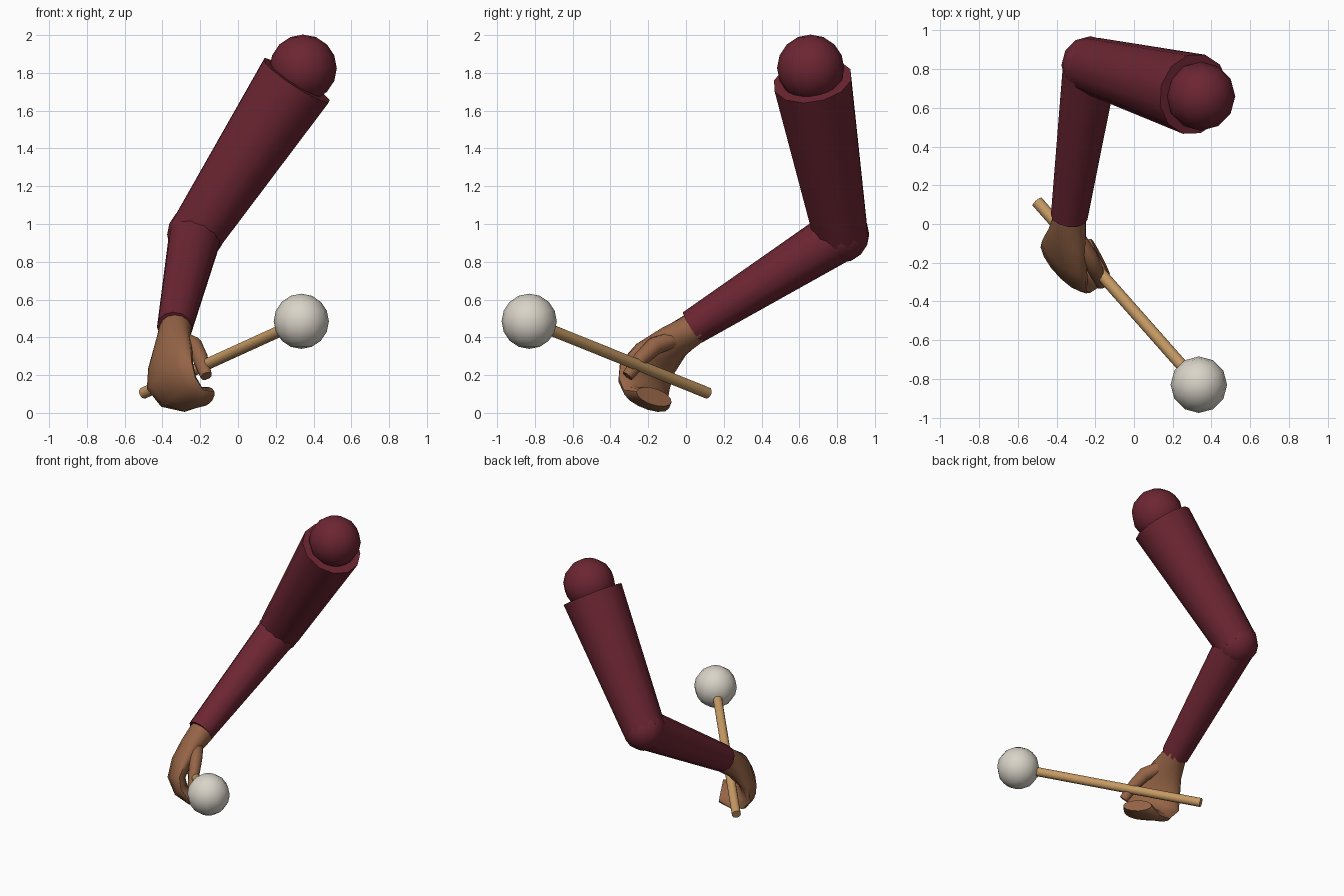
import bpy, bmesh, math
from mathutils import Vector

if "Cube" in bpy.data.objects:
    bpy.data.objects.remove(bpy.data.objects["Cube"])


def material(name, color):
    m = bpy.data.materials.new(name)
    m.diffuse_color = (*color, 1)
    m.use_nodes = True
    m.node_tree.nodes["Principled BSDF"].inputs["Base Color"].default_value = m.diffuse_color
    return m


SLEEVE = material("maroon sleeve", (0.150, 0.019, 0.032))
SKIN = material("brown skin", (0.300, 0.127, 0.061))
WOOD = material("light wood", (0.560, 0.320, 0.125))
FELT = material("off white felt", (0.700, 0.660, 0.580))


def finish(obj, name, mat, angle=50):
    obj.name = name
    obj.data.materials.clear()
    obj.data.materials.append(mat)
    bpy.ops.object.select_all(action='DESELECT')
    obj.select_set(True)
    bpy.context.view_layer.objects.active = obj
    bpy.ops.object.shade_smooth_by_angle(angle=math.radians(angle))


def ball(name, center, radius, mat, segments=12, rings=8):
    bpy.ops.mesh.primitive_uv_sphere_add(segments=segments, ring_count=rings,
                                         radius=radius, location=center)
    finish(bpy.context.object, name, mat)


def limb(name, a, b, ra, rb, mat, sides=12):
    a, b = Vector(a), Vector(b)
    d = b - a
    bpy.ops.mesh.primitive_cone_add(vertices=sides, radius1=ra, radius2=rb,
                                    depth=d.length, location=(a + b) / 2)
    o = bpy.context.object
    o.rotation_euler = d.to_track_quat('Z', 'Y').to_euler()
    finish(o, name, mat)


def loft(name, points, axis, sizes, mat, sides=14):
    """Tube of elliptical sections; axis is the width direction."""
    bm = bmesh.new()
    rings = []
    for i, p in enumerate(points):
        t = (points[min(i + 1, len(points) - 1)] - points[max(i - 1, 0)]).normalized()
        w = (axis - t * axis.dot(t)).normalized()
        n = t.cross(w)
        rings.append([bm.verts.new(p + w * sizes[i][0] * math.cos(k * math.tau / sides)
                                   + n * sizes[i][1] * math.sin(k * math.tau / sides))
                      for k in range(sides)])
    for r, q in zip(rings, rings[1:]):
        for k in range(sides):
            j = (k + 1) % sides
            bm.faces.new((r[k], r[j], q[j], q[k]))
    bm.faces.new(rings[0])
    bm.faces.new(rings[-1])
    bmesh.ops.recalc_face_normals(bm, faces=bm.faces)
    me = bpy.data.meshes.new(name)
    bm.to_mesh(me)
    bm.free()
    o = bpy.data.objects.new(name, me)
    bpy.context.collection.objects.link(o)
    finish(o, name, mat)


# Arm: shoulder, upper arm, elbow, forearm
ELBOW, WRIST = (-0.225, 0.82, 0.945), (-0.335, 0.035, 0.453)
ball("shoulder", (0.345, 0.66, 1.825), 0.178, SLEEVE)
limb("upper_arm", (0.31, 0.67, 1.76), ELBOW, 0.212, 0.147, SLEEVE)
ball("elbow", ELBOW, 0.15, SLEEVE)
limb("forearm", ELBOW, WRIST, 0.142, 0.095, SLEEVE)

# Mallet: stick and round head
TAIL, HEAD = Vector((-0.50, 0.115, 0.105)), Vector((0.335, -0.83, 0.485))
limb("mallet_stick", TAIL, HEAD, 0.031, 0.031, WOOD)
ball("mallet_head", HEAD, 0.146, FELT)

# Hand curled around the stick: (u, v, s) centres in the grip frame, then half sizes
S = (HEAD - TAIL).normalized()
U = Vector((-S.y, S.x, 0)).normalized()
V = S.cross(U)
GRIP = Vector((-0.27, -0.15, 0.208))
HAND = [(0.10, 0.30, -0.115, 0.085, 0.085), (0.07, 0.27, -0.10, 0.088, 0.085),
        (0.0, 0.195, -0.06, 0.115, 0.075), (-0.075, 0.09, -0.025, 0.160, 0.066),
        (-0.113, -0.01, -0.012, 0.188, 0.058), (-0.085, -0.10, 0.0, 0.172, 0.054),
        (-0.02, -0.148, 0.02, 0.142, 0.050), (0.06, -0.14, 0.04, 0.108, 0.045)]
loft("hand", [GRIP + U * u + V * v + S * s for u, v, s, _, _ in HAND], S,
     [h[3:] for h in HAND], SKIN)

# Thumb over the front of the stick
loft("thumb", [Vector(p) for p in ((-0.29, -0.08, 0.385), (-0.235, -0.165, 0.355),
                                   (-0.20, -0.235, 0.29), (-0.168, -0.31, 0.195))],
     S, [(0.045, 0.045), (0.05, 0.045), (0.042, 0.04), (0.032, 0.03)], SKIN, 10)
